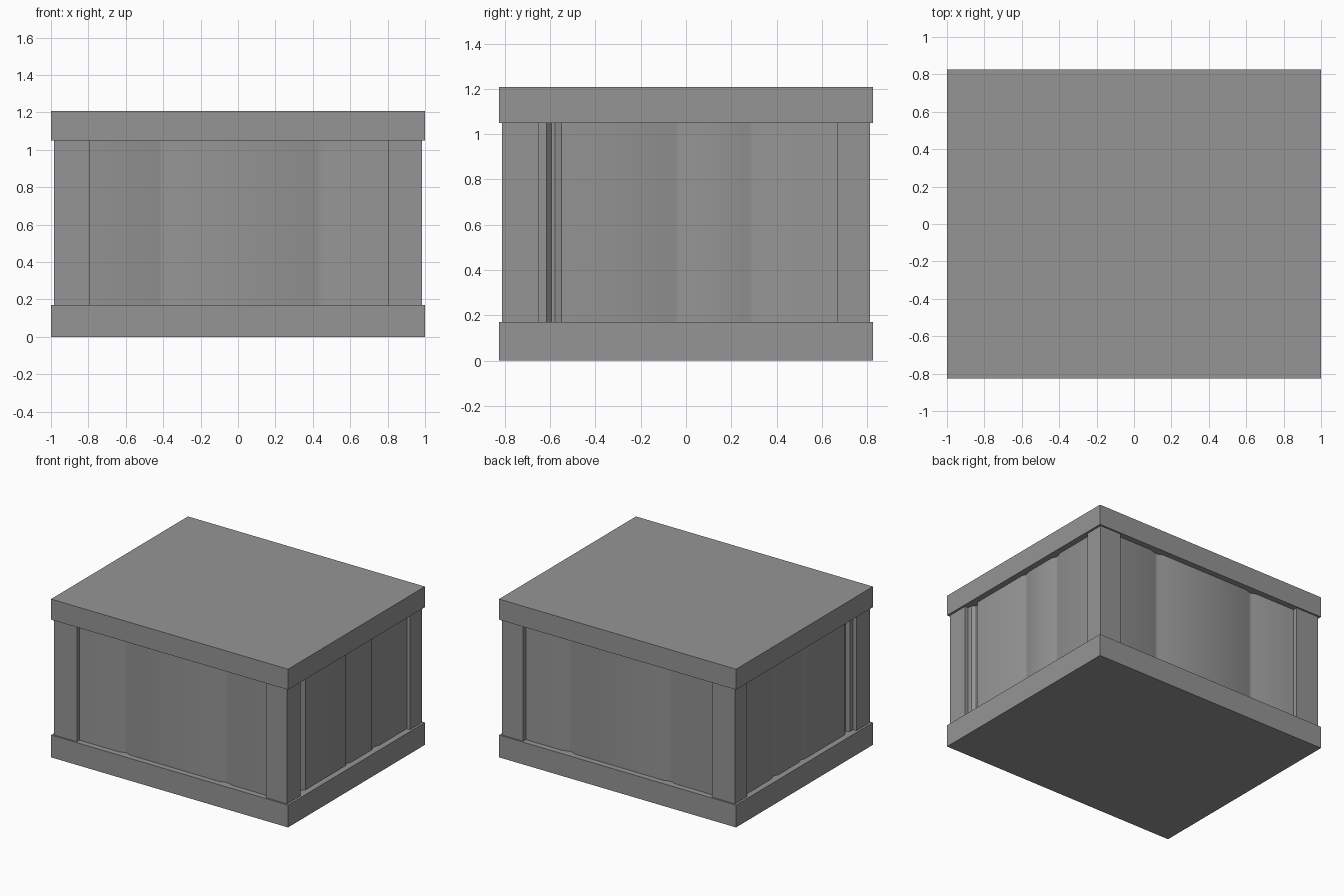
import bpy, bmesh
from math import radians

if "Cube" in bpy.data.objects:
    bpy.data.objects.remove(bpy.data.objects["Cube"])

grey = bpy.data.materials.new("dark_grey")
grey.diffuse_color = (0.3, 0.3, 0.3, 1)
grey.use_nodes = True
grey.node_tree.nodes["Principled BSDF"].inputs["Base Color"].default_value = grey.diffuse_color


def add_mesh(name, bm):
    bmesh.ops.recalc_face_normals(bm, faces=bm.faces)
    me = bpy.data.meshes.new(name)
    bm.to_mesh(me)
    bm.free()
    me.materials.append(grey)
    ob = bpy.data.objects.new(name, me)
    bpy.context.collection.objects.link(ob)
    return ob


def prism(name, outline, z0, z1):
    """Extrude a plan outline from z0 to z1."""
    bm = bmesh.new()
    face = bm.faces.new([bm.verts.new((x, y, z0)) for x, y in outline])
    ext = bmesh.ops.extrude_face_region(bm, geom=[face])
    verts = [v for v in ext["geom"] if isinstance(v, bmesh.types.BMVert)]
    bmesh.ops.translate(bm, verts=verts, vec=(0, 0, z1 - z0))
    return add_mesh(name, bm)


def box(name, x0, x1, y0, y1, z0, z1):
    return prism(name, [(x0, y0), (x1, y0), (x1, y1), (x0, y1)], z0, z1)


def groove_points(grooves):
    """(position, depth) pairs along one wall, from low to high."""
    pts = []
    for a, b, depth in grooves:
        w = b - a
        pts += [(a, 0), (a + w * 0.33, depth), (a + w * 0.55, depth), (b, 0)]
    return pts


# base and lid slabs
Z_BASE, Z_LID = 0.17, 1.05
box("base_slab", -1, 1, -0.825, 0.825, 0, Z_BASE)
box("lid_slab", -1, 1, -0.825, 0.825, Z_LID, 1.207)

# grooved plank walls as one plan outline
WX, WY = 0.955, 0.78
wide = groove_points([(-0.45, -0.36, 0.014), (0.39, 0.50, 0.016)])
side = groove_points([(-0.615, -0.55, 0.024), (-0.065, 0.0, 0.011), (0.25, 0.34, 0.014)])
outline = [(-WX, -WY)] + [(p, -WY + d) for p, d in wide]
outline += [(WX, -WY)] + [(WX - d, p) for p, d in side]
outline += [(WX, WY)] + [(p, WY - d) for p, d in reversed(wide)]
outline += [(-WX, WY)] + [(-WX + d, p) for p, d in reversed(side)]
walls = prism("plank_walls", outline, Z_BASE, Z_LID)
bpy.context.view_layer.objects.active = walls
walls.select_set(True)
bpy.ops.object.shade_smooth_by_angle(angle=radians(30))

# corner posts
for px, xn in ((-0.79, "left"), (0.805, "right")):
    for py, yn in ((-0.65, "front"), (0.67, "back")):
        xs = sorted((px, 0.983 if px > 0 else -0.983))
        ys = sorted((py, 0.812 if py > 0 else -0.812))
        box(f"{yn}_{xn}_post", *xs, *ys, Z_BASE, Z_LID)
